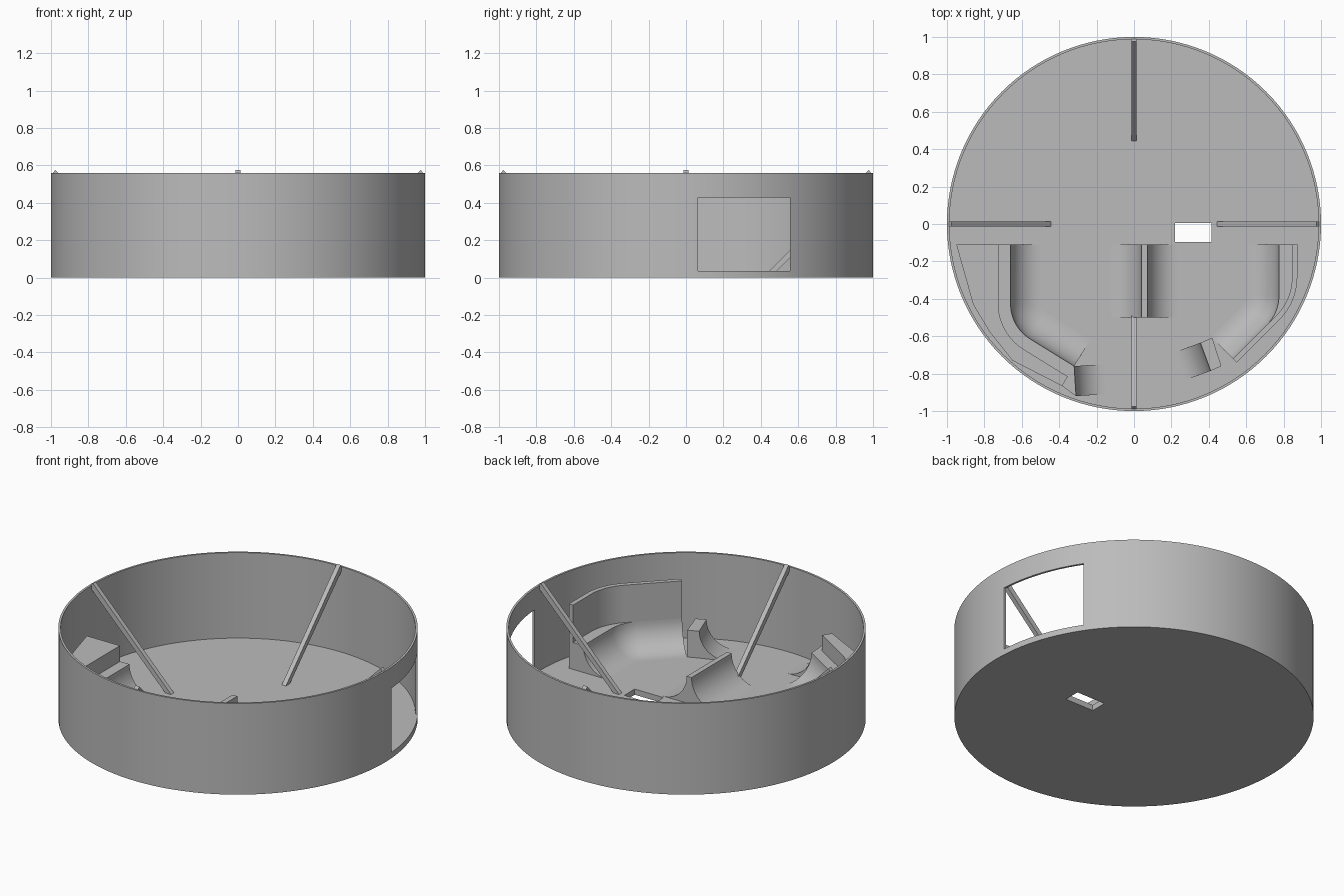
import bpy, bmesh, math
from mathutils import Vector, Matrix

cube = bpy.data.objects.get("Cube")
if cube:
    bpy.data.objects.remove(cube, do_unlink=True)

grey = bpy.data.materials.new("plain grey")
grey.use_nodes = True
color = (0.5, 0.5, 0.5, 1)
grey.diffuse_color = color
grey.node_tree.nodes["Principled BSDF"].inputs["Base Color"].default_value = color

FLOOR, SHELF, SINK, R = 0.035, 0.2, 0.02, 0.163


def finish(name, bm, smooth=True):
    bmesh.ops.recalc_face_normals(bm, faces=bm.faces)
    me = bpy.data.meshes.new(name)
    bm.to_mesh(me)
    bm.free()
    me.materials.append(grey)
    ob = bpy.data.objects.new(name, me)
    bpy.context.collection.objects.link(ob)
    bpy.ops.object.select_all(action='DESELECT')
    ob.select_set(True)
    bpy.context.view_layer.objects.active = ob
    if smooth:
        bpy.ops.object.shade_smooth_by_angle(angle=math.radians(30))
    return ob


def loft(name, rings):
    """Join equal closed rings into a capped solid."""
    bm = bmesh.new()
    rows = [[bm.verts.new(p) for p in ring] for ring in rings]
    for a, b in zip(rows, rows[1:]):
        for i in range(len(a)):
            j = (i + 1) % len(a)
            bm.faces.new((a[i], a[j], b[j], b[i]))
    bm.faces.new(rows[0])
    bm.faces.new(rows[-1])
    return finish(name, bm)


def prism(name, pts, top):
    return loft(name, [[(p[0], p[1], z) for p in pts] for z in (SINK, top)])


def rounded(start, corner, end, radius, n=12):
    """Path of two straight runs joined by a tangent arc."""
    a, c, b = (Vector(p) for p in (start, corner, end))
    u, v = (c - a).normalized(), (b - c).normalized()
    turn = u.angle(v)
    sign = 1 if u.x * v.y - u.y * v.x > 0 else -1
    p = c - u * radius * math.tan(turn / 2)
    centre = p + Vector((-u.y, u.x)) * radius * sign
    arc = [centre + Matrix.Rotation(sign * turn * i / n, 2) @ (p - centre) for i in range(n + 1)]
    return [a] + arc + [b]


def normals(path):
    """Left-hand mitred normals along a path."""
    path = [Vector(p) for p in path]
    segs = [(b - a).normalized() for a, b in zip(path, path[1:])]
    segs = [segs[0]] + segs + [segs[-1]]
    out = []
    for s, t in zip(segs, segs[1:]):
        m = (s + t).normalized()
        out.append(Vector((-m.y, m.x)) / m.dot(t))
    return out


def offset(path, d):
    return [Vector(p) + n * d for p, n in zip(path, normals(path))]


def sweep(name, path, profile):
    return loft(name, [[(*(Vector(p) + n * d), z) for d, z in profile]
                       for p, n in zip(path, normals(path))])


# Concave ramp section, falling to the left of its path
arc = [math.pi / 2 * i / 14 for i in range(15)]
RAMP = [(0, SINK)] + [(R - R * math.cos(t), SHELF - (SHELF - FLOOR) * math.sin(t)) for t in arc] + [(R, SINK)]


def box(name, lo, hi):
    bm = bmesh.new()
    bmesh.ops.create_cube(bm, size=1)
    for v in bm.verts:
        v.co = [lo[i] if v.co[i] < 0 else hi[i] for i in range(3)]
    return finish(name, bm, False)


# Round tub: floor and thin wall
section = [(1, 0), (1, 0.56), (0.987, 0.56), (0.987, FLOOR)]
bm = bmesh.new()
N = 128
rings = [[bm.verts.new((r * math.cos(2 * math.pi * i / N), r * math.sin(2 * math.pi * i / N), z))
          for i in range(N)] for r, z in section]
for a, b in zip(rings, rings[1:]):
    for i in range(N):
        j = (i + 1) % N
        bm.faces.new((a[i], a[j], b[j], b[i]))
bm.faces.new(rings[0])
bm.faces.new(rings[-1])
tub = finish("tub", bm, False)

# Side window and floor slot
cutters = [box("window_cutter", (0.7, 0.065, FLOOR + 0.001), (1.2, 0.555, 0.43)),
           box("slot_cutter", (0.22, -0.095, -0.1), (0.415, 0.005, 0.1))]
bpy.ops.object.select_all(action='DESELECT')
tub.select_set(True)
bpy.context.view_layer.objects.active = tub
for c in cutters:
    c.hide_render = True
    m = tub.modifiers.new("cut", 'BOOLEAN')
    m.operation, m.solver, m.object = 'DIFFERENCE', 'EXACT', c
    bpy.ops.object.modifier_apply(modifier=m.name)
for c in cutters:
    bpy.data.objects.remove(c, do_unlink=True)
bpy.ops.object.shade_smooth_by_angle(angle=math.radians(30))

# Four slanted braces
brace = [(0.44, 0.03), (0.48, 0.03), (0.99, 0.54), (0.99, 0.56), (0.977, 0.575)]
for k, side in enumerate(("left", "back", "right", "front")):
    turn = Matrix.Rotation(k * math.pi / 2, 3, 'Z')
    loft(side + "_brace", [[turn @ Vector((r, w, z)) for r, z in brace] for w in (-0.014, 0.014)])

# Central ridge with a ramp on each side
prism("ridge_core", [(0.04, -0.5), (0.072, -0.5), (0.072, -0.11), (0.04, -0.11)], SHELF)
sweep("ridge_ramp_right", [(0.04, -0.5), (0.04, -0.11)], RAMP)
sweep("ridge_ramp_left", [(0.072, -0.11), (0.072, -0.5)], RAMP)

# Right-hand curved ramp, its ledge and the raised bank behind
path = rounded((-0.66, -0.11), (-0.66, -0.55), (-0.32, -0.76), 0.22)
back = offset(path, -0.065)
sweep("right_ramp", path, RAMP)
prism("right_ledge", path + back[::-1], SHELF)
bank = [(-0.385, -0.866), (-0.65, -0.73), (-0.77, -0.58), (-0.86, -0.43), (-0.95, -0.11)]
prism("right_bank", back + bank, 0.297)

# Right-hand end stop
sweep("right_stop_ramp", [(-0.32, -0.76), (-0.31, -0.92)], RAMP)
prism("right_stop", [(-0.32, -0.76), (-0.354, -0.815), (-0.385, -0.866), (-0.31, -0.92)], SHELF)

# Left-hand curved ramp, its ledge and the tall guard wall
path = rounded((0.53, -0.72), (0.775, -0.475), (0.775, -0.11), 0.22)
wall = rounded((0.53, -0.72), (0.845, -0.405), (0.845, -0.11), 0.29)
sweep("left_ramp", path, RAMP)
prism("left_ledge", path + offset(wall, -0.027)[::-1], SHELF)
sweep("left_guard_wall", wall, [(0, SINK), (0, 0.43), (-0.028, 0.43), (-0.028, SINK)])

# Left-hand end stop
sweep("left_stop_ramp", [(0.41, -0.785), (0.355, -0.635)], RAMP)
prism("left_stop", [(0.41, -0.785), (0.467, -0.76), (0.418, -0.608), (0.355, -0.635)], SHELF)
